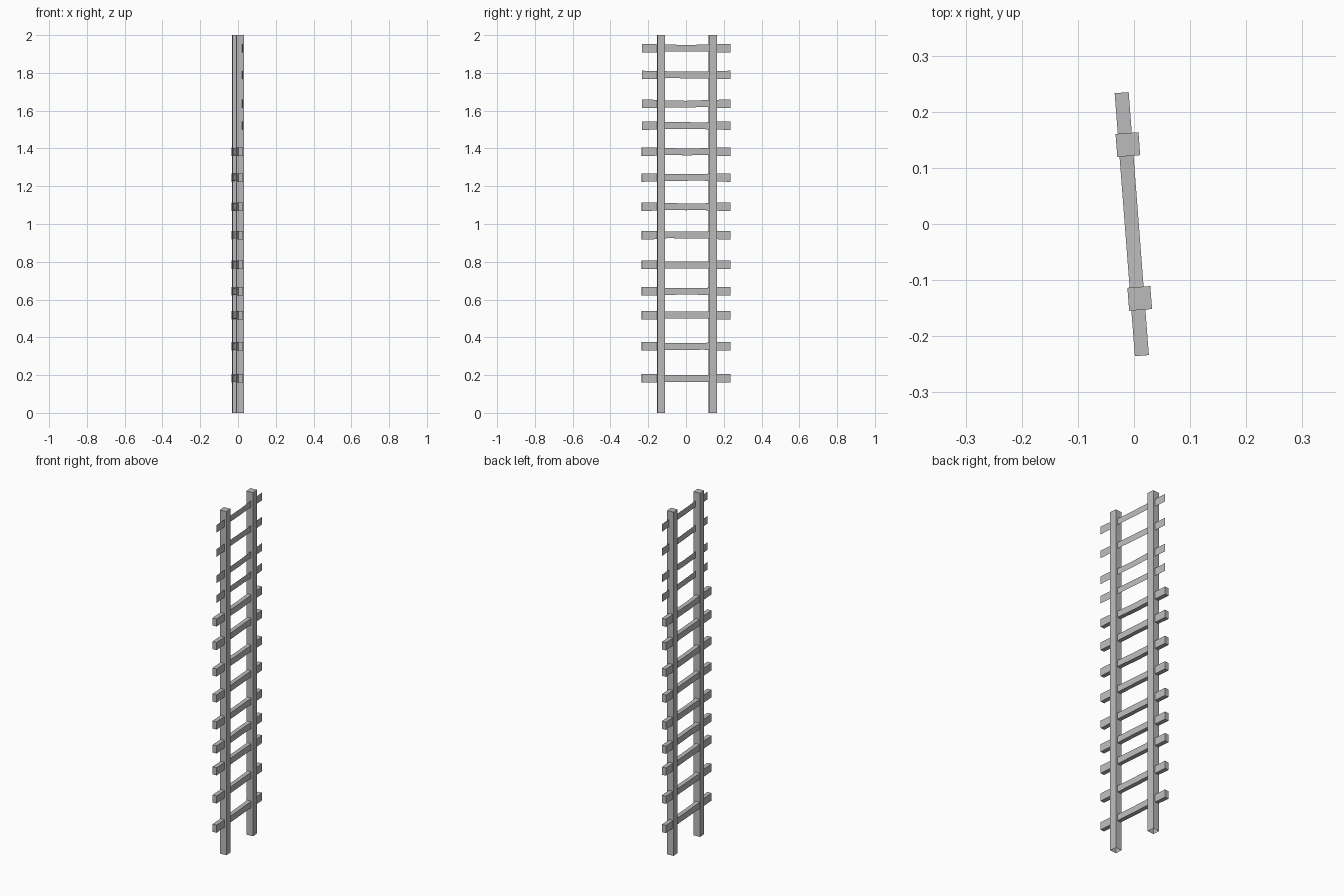
import bpy, bmesh, math, random
from mathutils import Matrix

random.seed(4)
cube = bpy.data.objects.get("Cube")
if cube:
    bpy.data.objects.remove(cube)

grey = bpy.data.materials.new("weathered grey")
grey.use_nodes = True
grey.diffuse_color = (0.5, 0.5, 0.5, 1)
bsdf = grey.node_tree.nodes["Principled BSDF"]
bsdf.inputs["Base Color"].default_value = grey.diffuse_color
bsdf.inputs["Roughness"].default_value = 0.8

# The whole ladder is turned slightly about the vertical axis
TURN = Matrix.Rotation(math.radians(4.4), 4, "Z")


def finish(name, bm):
    bm.transform(TURN)
    mesh = bpy.data.meshes.new(name)
    bm.to_mesh(mesh)
    bm.free()
    mesh.materials.append(grey)
    bpy.context.collection.objects.link(bpy.data.objects.new(name, mesh))


def post(name, y):
    """Square upright, open at the foot."""
    bm = bmesh.new()
    bmesh.ops.create_cube(bm, size=1, matrix=Matrix.Translation((0, y, 1))
                          @ Matrix.Diagonal((0.041, 0.041, 2, 1)))
    foot = [f for f in bm.faces if f.normal.z < -0.9]
    bmesh.ops.delete(bm, geom=foot, context="FACES_ONLY")
    finish(name, bm)


def rung(name, z, plate):
    """Rough-hewn bar, thinner between the posts; a plate keeps one side only."""
    front, back = 0.0085, -0.0165
    bm = bmesh.new()
    rings = []
    for y, height in ((-0.235, 0.045), (-0.15, 0.043), (-0.1, 0.036),
                      (0, 0.036), (0.1, 0.036), (0.15, 0.043), (0.235, 0.045)):
        mid = z + (random.uniform(-0.002, 0.002) if abs(y) < 0.12 else 0)
        lo, hi = mid - height / 2, mid + height / 2
        corners = [(front, lo), (front, hi)]
        if not plate:
            corners += [(back, hi), (back, lo)]
        rings.append([bm.verts.new((x, y, h)) for x, h in corners])
    sides = 1 if plate else 4
    for a, b in zip(rings, rings[1:]):
        for i in range(sides):
            j = (i + 1) % len(a)
            bm.faces.new((a[i], b[i], b[j], a[j]))
    if not plate:
        bm.faces.new(rings[0])
        bm.faces.new(rings[-1][::-1])
        bmesh.ops.recalc_face_normals(bm, faces=bm.faces[:])
    finish(name, bm)


# Uprights
post("front_post", -0.133)
post("back_post", 0.142)

# Rungs, the top four being bare plates
heights = (0.183, 0.353, 0.517, 0.644, 0.784, 0.941, 1.092,
           1.246, 1.383, 1.521, 1.636, 1.789, 1.93)
for n, z in enumerate(heights, 1):
    rung(f"rung_{n}", z, z > 1.45)
